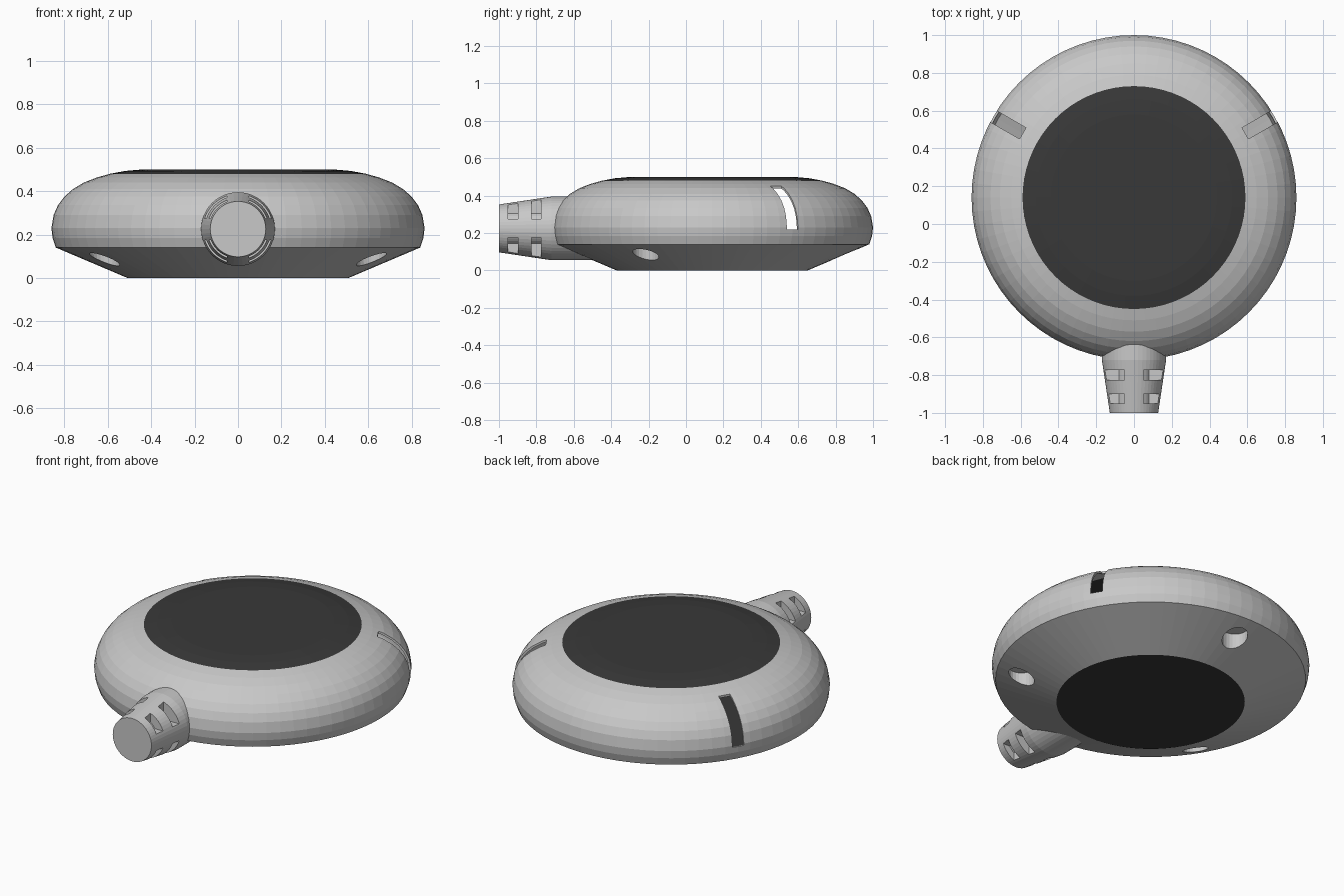
import bpy, bmesh, math
from mathutils import Matrix, Vector

cube = bpy.data.objects.get("Cube")
if cube:
    bpy.data.objects.remove(cube, do_unlink=True)

CENTRE_Y = 0.14
NECK_Z = 0.225


def material(name, value):
    mat = bpy.data.materials.new(name)
    mat.use_nodes = True
    colour = (value, value, value, 1)
    mat.diffuse_color = colour
    mat.node_tree.nodes["Principled BSDF"].inputs["Base Color"].default_value = colour
    return mat


grey = material("light grey", 0.58)
dark = material("charcoal", 0.04)


def make_object(name, bm, mats=(grey,)):
    mesh = bpy.data.meshes.new(name)
    bm.to_mesh(mesh)
    bm.free()
    for mat in mats:
        mesh.materials.append(mat)
    obj = bpy.data.objects.new(name, mesh)
    bpy.context.collection.objects.link(obj)
    return obj


def lathe(profile, steps):
    """Revolve (radius, height) points around z into a closed solid."""
    bm = bmesh.new()
    verts = [bm.verts.new((r, 0, z)) for r, z in profile]
    edges = [bm.edges.new(pair) for pair in zip(verts, verts[1:])]
    bmesh.ops.spin(bm, geom=verts + edges, cent=(0, 0, 0), axis=(0, 0, 1),
                   angle=math.tau, steps=steps)
    bmesh.ops.remove_doubles(bm, verts=bm.verts, dist=0.0005)
    bmesh.ops.recalc_face_normals(bm, faces=bm.faces)
    return bm


def add_box(bm, low, high, turn=Matrix()):
    low, high = Vector(low), Vector(high)
    place = Matrix.Translation((low + high) / 2) @ Matrix.Diagonal((*(high - low), 1))
    bmesh.ops.create_cube(bm, size=1, matrix=turn @ place)


def apply_modifier(obj, mod):
    bpy.context.view_layer.objects.active = obj
    bpy.ops.object.modifier_apply(modifier=mod.name)


def cut(obj, bm):
    cutter = make_object("cutter", bm)
    cutter.hide_render = True
    mod = obj.modifiers.new("cut", 'BOOLEAN')
    mod.operation = 'DIFFERENCE'
    mod.solver = 'EXACT'
    mod.object = cutter
    apply_modifier(obj, mod)
    bpy.data.objects.remove(cutter, do_unlink=True)


# Hollow round housing with dark top and bottom discs
profile = [(0, 0), (0.51, 0), (0.84, 0.14), (0.855, 0.185), (0.86, 0.23),
           (0.85, 0.29), (0.83, 0.335), (0.80, 0.375), (0.76, 0.41),
           (0.71, 0.44), (0.65, 0.463), (0.59, 0.48), (0.52, 0.493),
           (0.44, 0.5), (0, 0.5)]
bm = lathe(profile, 72)
for face in bm.faces:
    c = face.calc_center_median()
    radius = math.hypot(c.x, c.y)
    if radius < 0.59 and (c.z > 0.45 or c.z < 0.001):
        face.material_index = 1
housing = make_object("housing", bm, (grey, dark))
housing.location.y = CENTRE_Y
shell = housing.modifiers.new("shell", 'SOLIDIFY')
shell.thickness = 0.012
shell.offset = -1
apply_modifier(housing, shell)

# Side slots and screw openings through the shell
to_centre = Matrix.Translation((0, CENTRE_Y, 0))
bm = bmesh.new()
for degrees in (30, 150):
    turn = to_centre @ Matrix.Rotation(math.radians(degrees), 4, 'Z')
    add_box(bm, (0.68, -0.034, 0.22), (1, 0.034, 0.46), turn)
screw_places = []
for degrees in (90, 210, 330):
    a = math.radians(degrees)
    screw_places.append(Vector((0.71 * math.cos(a), 0.71 * math.sin(a) + CENTRE_Y, 0)))
for place in screw_places:
    bmesh.ops.create_cone(bm, cap_ends=True, segments=24, radius1=0.07, radius2=0.07,
                          depth=0.3, matrix=Matrix.Translation(place))
cut(housing, bm)

# Screw wells whose lower edges follow the sloping underside
for number, place in enumerate(screw_places, 1):
    bm = bmesh.new()
    bmesh.ops.create_cone(bm, cap_ends=True, segments=24, radius1=0.071, radius2=0.071,
                          depth=0.1, matrix=Matrix.Translation(place + Vector((0, 0, 0.1))))
    floor = [f for f in bm.faces if f.calc_center_median().z < 0.06]
    bmesh.ops.delete(bm, geom=floor, context='FACES_ONLY')
    for v in bm.verts:
        if v.co.z < 0.1:
            radius = math.hypot(v.co.x, v.co.y - CENTRE_Y)
            v.co.z = (radius - 0.51) * 0.14 / 0.33 + 0.004
    bmesh.ops.reverse_faces(bm, faces=bm.faces)
    make_object(f"screw_well_{number}", bm)

# Tapered cable sleeve pointing forward
to_front = Matrix.Translation((0, 0, NECK_Z)) @ Matrix.Rotation(math.pi / 2, 4, 'X')
bm = lathe([(0, 0.48), (0.17, 0.48), (0.17, 0.72), (0.128, 1), (0, 1)], 48)
bm.transform(to_front)
sleeve = make_object("cable_sleeve", bm)

# Flex openings: two rows, one in each quarter
bm = bmesh.new()
for y in (-0.925, -0.8):
    for sx in (-1, 1):
        for sz in (-1, 1):
            x, z = sx * 0.175, NECK_Z + sz * 0.175
            add_box(bm, (x - 0.125, y - 0.026, z - 0.125),
                    (x + 0.125, y + 0.026, z + 0.125))
cut(sleeve, bm)

# Cable core seen through the openings
bm = lathe([(0, 0.6), (0.095, 0.6), (0.095, 0.99), (0, 0.99)], 32)
bm.transform(to_front)
make_object("cable_core", bm)
